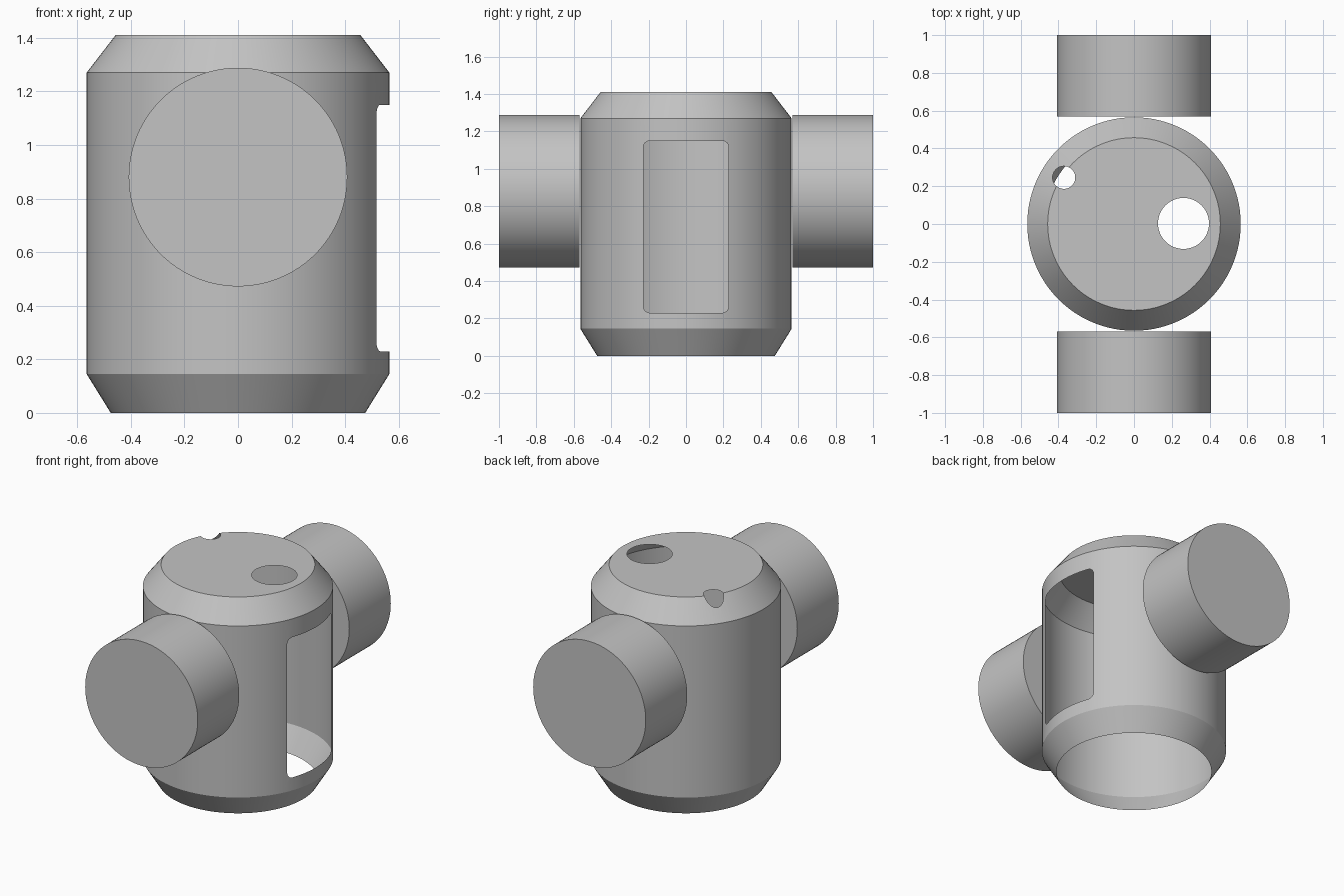
import bpy, bmesh, math

cube = bpy.data.objects.get("Cube")
if cube:
    bpy.data.objects.remove(cube)

SEG = 96
R, TOP = 0.565, 1.41
PROFILE = [(0.475, 0), (R, 0.145), (R, 1.27), (0.457, TOP)]

grey = bpy.data.materials.new("plain grey")
grey.use_nodes = True
grey.diffuse_color = (0.55, 0.55, 0.55, 1)
grey.node_tree.nodes["Principled BSDF"].inputs["Base Color"].default_value = (0.55, 0.55, 0.55, 1)


def add_object(name, bm):
    bmesh.ops.recalc_face_normals(bm, faces=bm.faces)
    mesh = bpy.data.meshes.new(name)
    bm.to_mesh(mesh)
    bm.free()
    ob = bpy.data.objects.new(name, mesh)
    bpy.context.collection.objects.link(ob)
    mesh.materials.append(grey)
    return ob


def loft(name, rings):
    """Closed solid through a list of equal-length point rings."""
    bm = bmesh.new()
    loops = [[bm.verts.new(p) for p in ring] for ring in rings]
    n = len(loops[0])
    for a, b in zip(loops, loops[1:]):
        for i in range(n):
            j = (i + 1) % n
            bm.faces.new((a[i], a[j], b[j], b[i]))
    bm.faces.new(loops[0])
    bm.faces.new(loops[-1])
    return add_object(name, bm)


def circle(r, n=SEG):
    return [(r * math.cos(2 * math.pi * i / n), r * math.sin(2 * math.pi * i / n)) for i in range(n)]


def rounded_rect(half_w, half_h, r, steps=6):
    points = []
    for k, (sx, sy) in enumerate([(1, 1), (-1, 1), (-1, -1), (1, -1)]):
        for s in range(steps + 1):
            a = math.pi / 2 * (k + s / steps)
            points.append((sx * (half_w - r) + r * math.cos(a), sy * (half_h - r) + r * math.sin(a)))
    return points


def shell_radius(z):
    for (r0, z0), (r1, z1) in zip(PROFILE, PROFILE[1:]):
        if z <= z1:
            return r0 + (r1 - r0) * (z - z0) / (z1 - z0)
    return PROFILE[-1][0]


def smooth(ob):
    bpy.ops.object.select_all(action='DESELECT')
    ob.select_set(True)
    bpy.context.view_layer.objects.active = ob
    bpy.ops.object.shade_smooth_by_angle(angle=math.radians(20))


# Body: chamfered drum
body = loft("body_shell", [[(x, y, z) for x, y in circle(r)] for r, z in PROFILE])

# Cutters: side window and two top holes
cutters = [loft("window_cutter", [[(x, y, 0.69 + z) for y, z in rounded_rect(0.228, 0.46, 0.035)]
                                  for x in (0.3, 0.8)])]
for name, cx, cy, r in [("large_hole_cutter", 0.262, 0.003, 0.135), ("small_hole_cutter", -0.371, 0.246, 0.06)]:
    cutters.append(loft(name, [[(cx + x, cy + y, z) for x, y in circle(r, 48)] for z in (1.2, 1.6)]))
for cutter in cutters:
    cutter.hide_render = True
    mod = body.modifiers.new(cutter.name, 'BOOLEAN')
    mod.operation, mod.solver, mod.object = 'DIFFERENCE', 'EXACT', cutter
bpy.context.view_layer.objects.active = body
for mod in list(body.modifiers):
    bpy.ops.object.modifier_apply(modifier=mod.name)
for cutter in cutters:
    bpy.data.objects.remove(cutter)

# Keep only the thin skin: drop the floor and the walls of the cuts
bm = bmesh.new()
bm.from_mesh(body.data)


def on_skin(v):
    return v.co.z > TOP - 0.001 or abs(v.co.xy.length - shell_radius(v.co.z)) < 0.01


waste = [f for f in bm.faces if f.normal.z < -0.9 and f.calc_center_median().z < 0.01
         or not all(on_skin(v) for v in f.verts)]
bmesh.ops.delete(bm, geom=waste, context='FACES')
bm.to_mesh(body.data)
bm.free()
smooth(body)

# Front and back trunnions
for name, side in (("front_trunnion", -1), ("back_trunnion", 1)):
    smooth(loft(name, [[(x, side * y, 0.88 + z) for x, z in circle(0.408)] for y in (0.57, 1.0)]))
